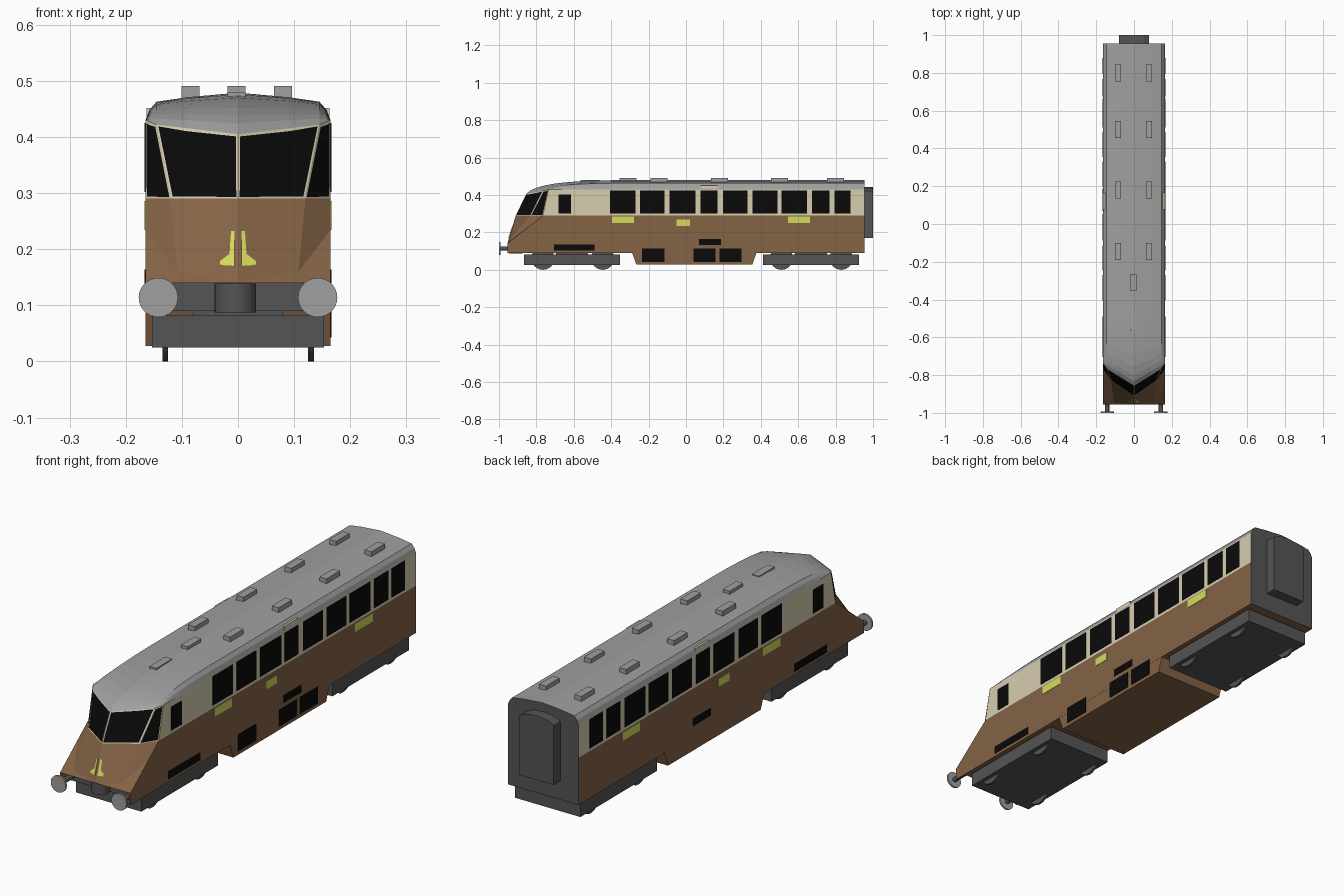
import bpy, bmesh, math
from mathutils import Vector

if "Cube" in bpy.data.objects:
    bpy.data.objects.remove(bpy.data.objects["Cube"])

def material(name, rgb):
    m = bpy.data.materials.new(name)
    m.diffuse_color = (*rgb, 1)
    m.use_nodes = True
    m.node_tree.nodes["Principled BSDF"].inputs["Base Color"].default_value = m.diffuse_color
    return m

BROWN = material("brown paint", (0.235, 0.125, 0.062))
CREAM = material("cream paint", (0.68, 0.61, 0.43))
ROOF = material("roof grey", (0.35, 0.35, 0.35))
DARK = material("dark grey", (0.09, 0.09, 0.09))
BLACK = material("black glass", (0.003, 0.003, 0.003))
YELLOW = material("yellow plate", (0.66, 0.70, 0.11))
BODY_MATS = [BROWN, CREAM, ROOF, DARK, BLACK]

def finish(name, bm, mats):
    bmesh.ops.recalc_face_normals(bm, faces=bm.faces)
    me = bpy.data.meshes.new(name)
    bm.to_mesh(me)
    bm.free()
    for m in mats:
        me.materials.append(m)
    ob = bpy.data.objects.new(name, me)
    bpy.context.collection.objects.link(ob)
    return ob

def box(name, x, y, z, mat):
    """Box from (min, max) pairs."""
    bm = bmesh.new()
    bmesh.ops.create_cube(bm, size=1)
    for v in bm.verts:
        v.co = [r[0] + (c + 0.5) * (r[1] - r[0]) for c, r in zip(v.co, (x, y, z))]
    return finish(name, bm, [mat])

def prism(name, pts, axis, a, b, mat):
    """Extrude a profile: (y,z) along x, or (x,z) along y."""
    bm = bmesh.new()
    rings = [[bm.verts.new((t, p, q) if axis == 'X' else (p, t, q)) for p, q in pts]
             for t in (a, b)]
    bm.faces.new(rings[0])
    bm.faces.new(rings[1])
    for i in range(len(pts)):
        j = (i + 1) % len(pts)
        bm.faces.new((rings[0][i], rings[0][j], rings[1][j], rings[1][i]))
    return finish(name, bm, [mat])

def cylinder(name, loc, r, depth, axis, mat, sides=24):
    rot = {'X': (0, math.pi / 2, 0), 'Y': (math.pi / 2, 0, 0), 'Z': (0, 0, 0)}[axis]
    bpy.ops.mesh.primitive_cylinder_add(vertices=sides, radius=r, depth=depth,
                                        location=loc, rotation=rot)
    ob = bpy.context.object
    ob.name = name
    ob.data.materials.append(mat)
    bpy.ops.object.shade_smooth_by_angle()
    return ob

# ---- body shell: half the faces, each also built mirrored, then welded ----
W, BACK, LOW, WAIST = 0.165, 0.955, 0.09, 0.29
roof_section = [(W, 0.43), (0.158, 0.448), (0.145, 0.463), (0.09, 0.471), (0, 0.479)]
roof_edge = [(0, -0.855, 0.405), (0.145, -0.765, 0.422), (W, -0.735, 0.43)]

def edge_at(x):
    a, b = roof_edge[:2] if x <= 0.145 else roof_edge[1:]
    return Vector(a).lerp(Vector(b), (x - a[0]) / (b[0] - a[0]))

# roof stations run back from the V-shaped windscreen edge
stations = [(0, 0), (0.05, 0.26), (0.12, 0.45), (0.22, 0.63), (0.35, 0.77), (0.52, 0.88),
            (0.75, 0.96), (1, 1)]
roof = []
for s, f in stations:
    row = []
    for x, zr in roof_section:
        e = edge_at(x)
        row.append((x, e.y + (-0.4 - e.y) * s, e.z + (zr - e.z) * f))
    roof.append(row)
roof.append([(x, BACK, z) for x, z in roof_section])

E0, E1, A = (0, -0.91, WAIST), (0.12, -0.83, WAIST), (W, -0.765, WAIST)
N0, E2, B, C = (0, -0.955, 0.14), (0.108, -0.945, 0.16), (W, -0.955, 0.14), (W, -0.835, 0.235)
R1, R2, R3, R4 = (0, -0.9, 0.14), (W, -0.9, 0.14), (W, -0.9, LOW), (0, -0.9, LOW)
K1, K2, K0 = (W, BACK, LOW), (W, BACK, WAIST), (0, BACK, LOW)
front = roof[0]
faces = [([B, C, A, K2, K1, R3, R2], 0), ([R4, R3, K1, K0], 0),      # side, underside
         ([E0, N0, E2, E1], 0), ([E1, E2, C, A], 0), ([E2, N0, B, C], 0),  # nose
         ([N0, R1, R2, B], 0), ([R1, R4, R3, R2], 3),                # recess
         ([A] + [r[0] for r in roof] + [K2], 1),                     # cream side
         ([E0, E1] + front[2:], 4), ([E1, A] + front[:3], 4),        # windscreen
         ([K0, K1, K2] + roof[-1], 3)]                               # rear wall
for a, b in zip(roof, roof[1:]):
    faces += [([a[i], a[i + 1], b[i + 1], b[i]], 2) for i in range(len(a) - 1)]

bm = bmesh.new()
for side in (1, -1):
    for pts, mi in faces:
        f = bm.faces.new([bm.verts.new((side * p[0], p[1], p[2])) for p in pts])
        f.material_index = mi
bmesh.ops.remove_doubles(bm, verts=bm.verts, dist=1e-5)
bmesh.ops.recalc_face_normals(bm, faces=bm.faces)
glass = [f for f in bm.faces if f.material_index == 4]
rim = bmesh.ops.inset_individual(bm, faces=glass, thickness=0.0055)["faces"]
for f in rim:
    f.material_index = 1
for f in glass:
    f.material_index = 4
finish("body_shell", bm, BODY_MATS)

# ---- side plates: windows, vents, labels ----
def side_plate(name, y, z, mat, sides=(1, -1)):
    for s in sides:
        box(name, sorted((s * (W - 0.002), s * (W + 0.0015))), y, z, mat)

windows = [(-0.405, -0.27), (-0.245, -0.115), (-0.087, 0.052), (0.077, 0.168), (0.198, 0.33),
           (0.355, 0.488), (0.51, 0.648), (0.675, 0.768), (0.793, 0.88)]
for y in windows:
    side_plate("side_window", y, (0.302, 0.425), BLACK)
side_plate("cab_side_window", (-0.683, -0.614), (0.302, 0.402), BLACK)
for y, z in [((-0.395, -0.278), (0.25, 0.286)), ((-0.052, 0.022), (0.234, 0.268)),
             ((0.546, 0.664), (0.25, 0.286))]:
    side_plate("yellow_label", y, z, YELLOW)
side_plate("front_vent", (-0.705, -0.49), (0.103, 0.136), BLACK)
side_plate("upper_vent", (0.07, 0.188), (0.132, 0.164), BLACK)
for y in [(-0.235, -0.115), (0.04, 0.157), (0.18, 0.297)]:
    side_plate("skirt_vent", y, (0.043, 0.114), BLACK, (1,))
for s in (1, -1):
    box("roof_side_board", sorted((s * 0.15, s * 0.163)), (0.077, 0.168), (0.432, 0.452), CREAM)

# ---- yellow nose panels laid on the sloping facets ----
for s in (1, -1):
    bm = bmesh.new()
    def on_nose(x, z):
        v = (0.29 - z) / 0.15
        a, b = Vector(E0).lerp(Vector(N0), v), Vector(E1).lerp(Vector(E2), v)
        return a.lerp(b, x / b.x)
    quad = [on_nose(x, z) for x, z in ((0.006, 0.168), (0.032, 0.168), (0.032, 0.232), (0.006, 0.232))]
    rings = [[bm.verts.new((s * p.x, p.y + d, p.z)) for p in quad] for d in (-0.005, 0.002)]
    for r in rings:
        bm.faces.new(r)
    for i in range(4):
        j = (i + 1) % 4
        bm.faces.new((rings[0][i], rings[0][j], rings[1][j], rings[1][i]))
    finish("nose_panel", bm, [YELLOW])

# ---- middle skirt and front side fins ----
prism("middle_skirt", [(-0.29, 0.095), (-0.265, 0.028), (0.355, 0.028), (0.378, 0.095)],
      'X', -W + 0.0005, W - 0.0005, BROWN)
for s in (1, -1):
    box("front_fin", sorted((s * W, s * (W - 0.006))), (-0.955, -0.9), (LOW, 0.14), BROWN)

# ---- roof ventilators ----
for y in (0.8, 0.5, 0.18, -0.145):
    for x in (-0.085, 0.08):
        box("roof_vent", (x - 0.016, x + 0.016), (y - 0.045, y + 0.045), (0.465, 0.491), ROOF)
box("centre_roof_vent", (-0.019, 0.013), (-0.355, -0.265), (0.47, 0.491), ROOF)
box("front_roof_hatch", (-0.019, 0.013), (-0.565, -0.46), (0.465, 0.48), ROOF)

# ---- rear gangway ----
prism("rear_gangway", [(-0.08, 0.17), (0.08, 0.17), (0.08, 0.422), (0.05, 0.437), (0, 0.442),
                       (-0.05, 0.437), (-0.08, 0.422)], 'Y', 0.95, 1.0, DARK)

# ---- bogies and wheels ----
for name, y0, axles in (("front", -0.865, (-0.765, -0.445)), ("rear", 0.413, (0.51, 0.83))):
    box(name + "_bogie", (-0.153, 0.153), (y0, y0 + 0.512), (0.025, 0.082), DARK)
    for y in axles:
        for x in (-0.13, 0.13):
            cylinder(name + "_wheel", (x, y, 0.062), 0.062, 0.01, 'X', DARK)
    box(name + "_bogie_pivot", (-0.08, 0.08), (y0 + 0.17, y0 + 0.34), (0.08, 0.095), DARK)

# ---- buffers and coupling ----
for s in (1, -1):
    cylinder("buffer_shaft", (s * 0.142, -0.945, 0.114), 0.011, 0.1, 'Y', DARK, 16)
    cylinder("buffer_head", (s * 0.142, -0.996, 0.114), 0.035, 0.008, 'Y', ROOF, 32)
cylinder("front_coupling", (-0.005, -0.91, 0.113), 0.037, 0.052, 'Z', DARK)
